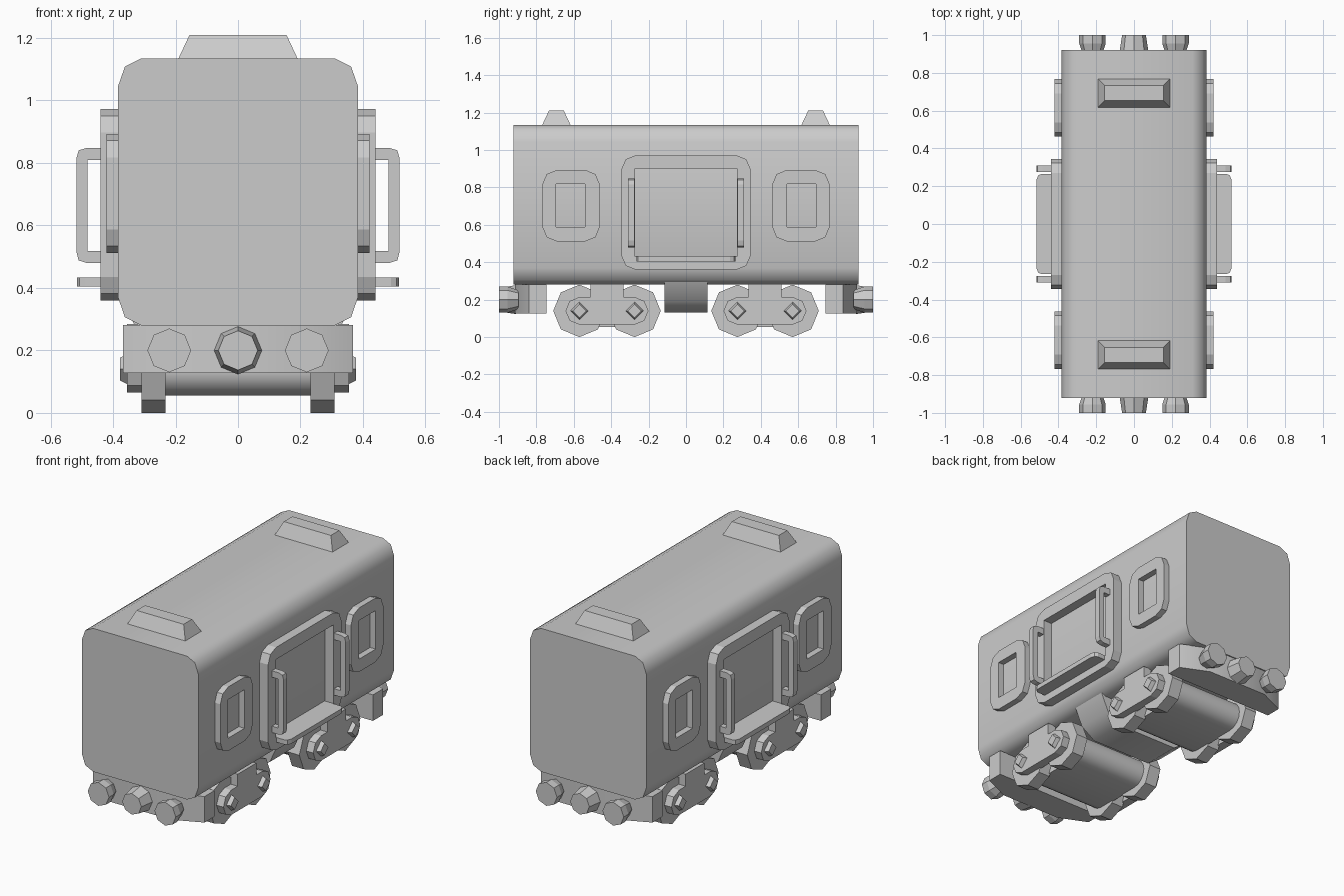
import bpy, bmesh
from math import sin, cos, pi
from mathutils import Matrix

if "Cube" in bpy.data.objects:
    bpy.data.objects.remove(bpy.data.objects["Cube"])

# local (u, v, w) to world: w is the extrusion direction
AXES = {
    'X': Matrix(((0, 0, 1), (1, 0, 0), (0, 1, 0))),
    'Y': Matrix(((1, 0, 0), (0, 0, -1), (0, 1, 0))),
    'Z': Matrix.Identity(3),
}


def finish(name, mesh, mirror="", smooth=0):
    bm = bmesh.new()
    bm.from_mesh(mesh)
    bmesh.ops.remove_doubles(bm, verts=bm.verts, dist=1e-5)
    bmesh.ops.recalc_face_normals(bm, faces=bm.faces)
    bm.to_mesh(mesh)
    bm.free()
    mesh.name = name
    ob = bpy.data.objects.new(name, mesh)
    bpy.context.collection.objects.link(ob)
    bpy.ops.object.select_all(action='DESELECT')
    ob.select_set(True)
    bpy.context.view_layer.objects.active = ob
    if smooth:
        bpy.ops.object.shade_smooth_by_angle(angle=smooth * pi / 180)
    else:
        bpy.ops.object.shade_flat()
    if mirror:
        m = ob.modifiers.new("mirror", 'MIRROR')
        m.use_axis = ('X' in mirror, 'Y' in mirror, False)
        m.use_mirror_merge = False
    return ob


def prism(name, axis, outlines, lo, hi, mirror="", smooth=0):
    """Extrude outline(s) along an axis; a second outline is a hole."""
    cu = bpy.data.curves.new(name, 'CURVE')
    cu.dimensions = '2D'
    cu.fill_mode = 'BOTH'
    cu.extrude = (hi - lo) / 2
    for pts in outlines:
        sp = cu.splines.new('POLY')
        sp.points.add(len(pts) - 1)
        for p, (u, v) in zip(sp.points, pts):
            p.co = (u, v, 0, 1)
        sp.use_cyclic_u = True
    tmp = bpy.data.objects.new("tmp", cu)
    mesh = bpy.data.meshes.new_from_object(tmp)
    bpy.data.objects.remove(tmp)
    mid = (lo + hi) / 2 * (-1 if axis == 'Y' else 1)
    mesh.transform(AXES[axis].to_4x4() @ Matrix.Translation((0, 0, mid)))
    return finish(name, mesh, mirror, smooth)


def cone(name, axis, centre, r1, r2, depth, sides, mirror):
    bm = bmesh.new()
    bmesh.ops.create_cone(bm, cap_ends=True, segments=sides, radius1=r1, radius2=r2,
                          depth=depth, matrix=Matrix.Translation(centre) @ AXES[axis].to_4x4())
    mesh = bpy.data.meshes.new(name)
    bm.to_mesh(mesh)
    bm.free()
    return finish(name, mesh, mirror)


def rect(u0, u1, v0, v1, r=0, seg=2):
    """Rectangle outline with optional rounded corners."""
    if not r:
        return [(u0, v0), (u1, v0), (u1, v1), (u0, v1)]
    out = []
    for k, (cu, cv) in enumerate([(u1 - r, v1 - r), (u0 + r, v1 - r), (u0 + r, v0 + r), (u1 - r, v0 + r)]):
        for i in range(seg + 1):
            a = (k + i / seg) * pi / 2
            out.append((cu + r * cos(a), cv + r * sin(a)))
    return out


def stadium(u0, u1, v, r, seg, bump=None):
    """Rounded bar around two wheel centres, with an optional raised middle."""
    arc = lambda c, a0: [(c + r * cos(a0 + pi * i / seg), v + r * sin(a0 + pi * i / seg))
                         for i in range(seg + 1)]
    top = [(bump[1], v + r), (bump[1], bump[2]), (bump[0], bump[2]), (bump[0], v + r)] if bump else []
    return arc(u1, -pi / 2) + top + arc(u0, pi / 2)


# Car body with rounded roof and sill edges
half = [(0.31, 0.28), (0.362, 0.306), (0.384, 0.37), (0.384, 1.045), (0.362, 1.108), (0.31, 1.134)]
prism("body", 'Y', [half + [(-x, z) for x, z in reversed(half)]], -0.922, 0.922, smooth=45)

# Roof vents
bm = bmesh.new()
bmesh.ops.create_cube(bm, size=1)
for v in bm.verts:
    top = v.co.z > 0
    v.co = (v.co.x * (0.31 if top else 0.385), -0.693 + v.co.y * (0.08 if top else 0.155),
            1.21 if top else 1.13)
mesh = bpy.data.meshes.new("roof_vent")
bm.to_mesh(mesh)
bm.free()
finish("roof_vent", mesh, "Y")

# Door frames, steps and handrails
prism("door_frame", 'X', [rect(-0.345, 0.345, 0.36, 0.972, 0.075), rect(-0.272, 0.272, 0.43, 0.9)],
      0.37, 0.44, "X")
prism("door_step", 'Z', [[(0.37, -0.265), (0.49, -0.265), (0.507, -0.257), (0.516, -0.235),
                          (0.516, 0.235), (0.507, 0.257), (0.49, 0.265), (0.37, 0.265)]],
      0.405, 0.433, "X")
prism("handrail", 'Y', [[(0.42, 0.48), (0.485, 0.48), (0.51, 0.488), (0.517, 0.515), (0.517, 0.815),
                         (0.51, 0.84), (0.485, 0.848), (0.42, 0.848), (0.42, 0.81), (0.482, 0.81),
                         (0.482, 0.518), (0.42, 0.518)]], 0.275, 0.31, "XY")

# Window frames
prism("window_frame", 'X', [rect(-0.767, -0.462, 0.512, 0.893, 0.075),
                            rect(-0.695, -0.54, 0.588, 0.818)], 0.37, 0.421, "X")
prism("rear_window_frame", 'X', [rect(0.462, 0.767, 0.512, 0.893, 0.075),
                                 rect(0.54, 0.695, 0.588, 0.818)], 0.37, 0.421, "X")

# Bogies: wheels, central drum, side frames and axle bolts
W0, W1, WZ = -0.57, -0.275, 0.14
for label, y in (("outer", W0), ("inner", W1)):
    cone(label + "_wheel", 'X', (0.271, y, WZ), 0.14, 0.14, 0.077, 8, "XY")
    cone(label + "_axle_bolt", 'X', (0.364, y, WZ), 0.05, 0.036, 0.028, 4, "XY")
prism("bogie_drum", 'X', [stadium(W0, W1, WZ, 0.085, 8, (-0.51, -0.335, 0.285))],
      -0.24, 0.24, "Y", 40)
prism("bogie_side_frame", 'X', [stadium(W0, W1, WZ, 0.074, 4, (-0.51, -0.335, 0.285))],
      0.3, 0.355, "XY")

# Belly tank under the middle
prism("belly_tank", 'Y', [[(-0.34, 0.3), (-0.29, 0.19), (-0.2, 0.13), (0.2, 0.13),
                           (0.29, 0.19), (0.34, 0.3)]], -0.115, 0.115, smooth=45)

# End beams with swept-back corners
prism("end_beam", 'Z', [[(-0.368, -0.745), (-0.368, -0.84), (-0.2, -0.915), (0.2, -0.915),
                         (0.368, -0.84), (0.368, -0.745)]], 0.127, 0.282, "Y", 40)

# Buffers and centre coupling
cone("buffer_stem", 'Y', (0.22, -0.925, 0.2), 0.05, 0.07, 0.06, 8, "XY")
cone("buffer_head", 'Y', (0.22, -0.9775, 0.2), 0.07, 0.07, 0.045, 8, "XY")
cone("coupling", 'Y', (0, -0.955, 0.2), 0.077, 0.063, 0.09, 8, "Y")
